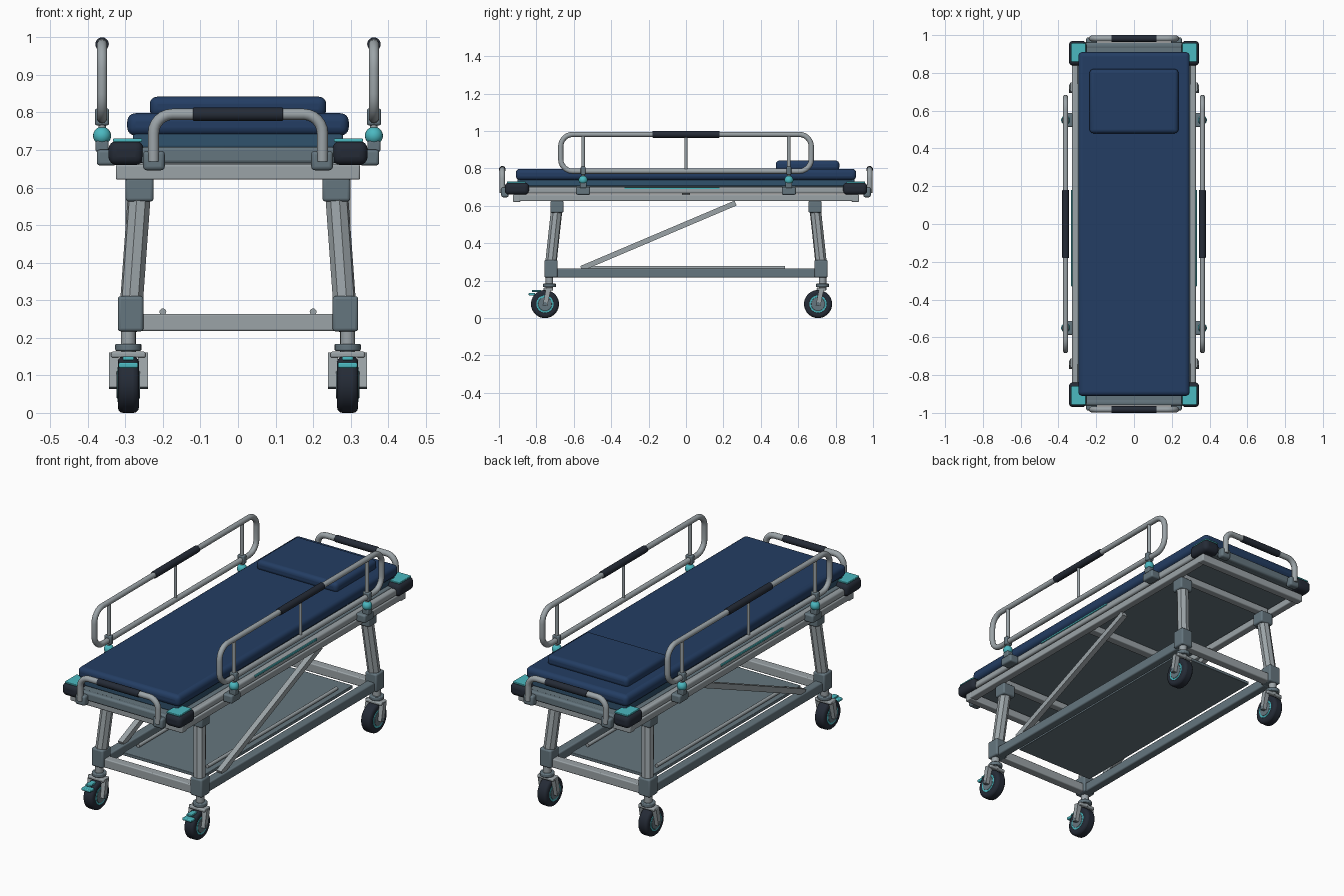
import bpy
import bmesh
import math
from mathutils import Vector, Matrix

if "Cube" in bpy.data.objects:
    bpy.data.objects.remove(bpy.data.objects["Cube"], do_unlink=True)


def material(name, *rgb):
    m = bpy.data.materials.new(name)
    m.use_nodes = True
    m.diffuse_color = (*rgb, 1)
    m.node_tree.nodes["Principled BSDF"].inputs["Base Color"].default_value = (*rgb, 1)
    return m


NAVY = material("navy vinyl", 0.017, 0.047, 0.125)
BLUE = material("blue base fabric", 0.03, 0.085, 0.15)
LIGHT = material("light metal", 0.33, 0.37, 0.39)
STEEL = material("slate metal", 0.13, 0.18, 0.21)
DARK = material("dark rubber", 0.018, 0.024, 0.037)
TEAL = material("teal accent", 0.07, 0.48, 0.53)


def finish(name, bm, mat, bevel=0, segments=3):
    """Turn a bmesh into a named, bevelled object, smooth except at sharp edges."""
    me = bpy.data.meshes.new(name)
    bm.to_mesh(me)
    bm.free()
    me.materials.append(mat)
    ob = bpy.data.objects.new(name, me)
    bpy.context.collection.objects.link(ob)
    bpy.ops.object.select_all(action='DESELECT')
    ob.select_set(True)
    bpy.context.view_layer.objects.active = ob
    bpy.ops.object.shade_smooth_by_angle(angle=math.radians(35))
    if bevel:
        mod = ob.modifiers.new("rounded edges", 'BEVEL')
        mod.width = bevel
        mod.segments = segments
        mod.limit_method = 'ANGLE'
        mod.angle_limit = math.radians(40)
    return ob


def box(name, centre, size, mat, bevel=0.005, segments=3):
    bm = bmesh.new()
    bmesh.ops.create_cube(bm, size=1, matrix=Matrix.Translation(centre) @ Matrix.Diagonal((*size, 1)))
    return finish(name, bm, mat, bevel, segments)


def rod(name, a, b, radius, mat, sides=16, bevel=0, spin=0, flat=1):
    """Straight bar between two points."""
    a, b = Vector(a), Vector(b)
    turn = (b - a).to_track_quat('Z', 'Y').to_matrix().to_4x4()
    place = Matrix.Translation((a + b) / 2) @ turn @ Matrix.Rotation(spin, 4, 'Z')
    bm = bmesh.new()
    bmesh.ops.create_cone(bm, cap_ends=True, segments=sides, radius1=radius, radius2=radius,
                          depth=(b - a).length, matrix=place @ Matrix.Diagonal((flat, 1, 1, 1)))
    return finish(name, bm, mat, bevel)


def ball(name, centre, radius, mat):
    bm = bmesh.new()
    bmesh.ops.create_uvsphere(bm, u_segments=20, v_segments=12, radius=radius,
                              matrix=Matrix.Translation(centre))
    return finish(name, bm, mat)


def fillet(points, radius, closed, steps=6):
    """Replace the corners of a path with round bends."""
    pts = [Vector(p) for p in points]
    out = []
    for i, p in enumerate(pts):
        if not closed and i in (0, len(pts) - 1):
            out.append(p)
            continue
        u = (pts[i - 1] - p).normalized()
        v = (pts[(i + 1) % len(pts)] - p).normalized()
        c = p + (u + v) * radius
        for k in range(steps + 1):
            t = k / steps * math.pi / 2
            out.append(c - v * radius * math.cos(t) - u * radius * math.sin(t))
    return out


def pipe(name, points, bend, radius, mat, closed=False):
    """Round tube swept along a filleted path."""
    path = fillet(points, bend, closed)
    normal = (path[1] - path[0]).cross(path[-2] - path[0])
    if normal.length < 1e-6:
        normal = Vector((0, 1, 0))
    normal.normalize()
    n, sides = len(path), 14
    bm = bmesh.new()
    rings = []
    for i, p in enumerate(path):
        nxt = path[(i + 1) % n] if closed or i < n - 1 else p
        prv = path[i - 1] if closed or i > 0 else p
        side = (nxt - prv).normalized().cross(normal)
        angles = [2 * math.pi * k / sides for k in range(sides)]
        rings.append([bm.verts.new(p + radius * (side * math.cos(t) + normal * math.sin(t)))
                      for t in angles])
    for i in range(n if closed else n - 1):
        a, b = rings[i], rings[(i + 1) % n]
        for k in range(sides):
            j = (k + 1) % sides
            bm.faces.new((a[k], a[j], b[j], b[k]))
    if not closed:
        bm.faces.new(rings[0])
        bm.faces.new(rings[-1])
    bmesh.ops.recalc_face_normals(bm, faces=bm.faces)
    return finish(name, bm, mat)


# Mattress, pillow and deck
box("mattress", (0, 0, 0.768), (0.59, 1.82, 0.06), NAVY, 0.022, 4)
box("mattress_base", (0, 0, 0.727), (0.56, 1.8, 0.046), BLUE, 0.008)
box("pillow", (0, 0.65, 0.815), (0.47, 0.34, 0.054), NAVY, 0.02, 4)
box("deck", (0, 0, 0.686), (0.6, 1.88, 0.042), STEEL)
box("middle_cross_bar", (0, 0, 0.648), (0.56, 0.045, 0.035), LIGHT)

# Ends: cross bars and push handle
for end, sy in (("front", -1), ("rear", 1)):
    box(end + "_end_bar", (0, sy * 0.905, 0.641), (0.65, 0.04, 0.04), LIGHT)
    box(end + "_leg_cross_bar", (0, sy * 0.69, 0.642), (0.56, 0.04, 0.035), LIGHT)
    box(end + "_end_rail", (0, sy * 0.945, 0.686), (0.52, 0.03, 0.045), STEEL, 0.01)
    y = sy * 0.982
    pipe(end + "_push_handle", [(-0.225, y, 0.67), (-0.225, y, 0.795), (0.225, y, 0.795),
                                (0.225, y, 0.67)], 0.05, 0.015, LIGHT)
    rod(end + "_handle_grip", (-0.12, y, 0.795), (0.12, y, 0.795), 0.018, DARK, 20, 0.003)
    box(end + "_lower_cross_bar", (0, sy * 0.72, 0.241), (0.52, 0.045, 0.046), LIGHT)

# Undershelf
box("lower_shelf", (0, 0, 0.25), (0.46, 1.24, 0.016), STEEL, 0.003)

for side, sx in (("right", -1), ("left", 1)):
    # Long frame members
    box(side + "_frame_rail", (sx * 0.304, 0, 0.643), (0.04, 1.84, 0.036), LIGHT)
    box(side + "_upper_rail", (sx * 0.308, 0, 0.684), (0.04, 1.88, 0.036), LIGHT, 0.01)
    box(side + "_accent_strip", (sx * 0.329, -0.075, 0.694), (0.008, 0.51, 0.01), TEAL, 0.002)
    box(side + "_lower_rail", (sx * 0.285, 0, 0.241), (0.045, 1.4, 0.05), STEEL, 0.007)
    rod(side + "_shelf_rail", (sx * 0.2, -0.54, 0.269), (sx * 0.2, 0.53, 0.269), 0.009, LIGHT)
    rod(side + "_diagonal_brace", (sx * 0.285, -0.56, 0.265), (sx * 0.285, 0.265, 0.615), 0.02,
        LIGHT, 4, spin=math.pi / 4)

    # Guard rail loop with posts and grip
    x = sx * 0.362
    pipe(side + "_guard_loop", [(x, -0.67, 0.785), (x, -0.67, 0.982), (x, 0.67, 0.982),
                                (x, 0.67, 0.785)], 0.065, 0.014, LIGHT, True)
    rod(side + "_guard_grip", (x, -0.18, 0.982), (x, 0.18, 0.982), 0.018, DARK, 20, 0.003)
    rod(side + "_guard_middle_post", (x, 0, 0.785), (x, 0, 0.982), 0.008, LIGHT)

    for end, sy in (("front", -1), ("rear", 1)):
        tag = f"{end}_{side}_"
        # Guard supports
        y = sy * 0.55
        rod(tag + "guard_post", (x, y, 0.69), (x, y, 0.982), 0.01, LIGHT)
        box(tag + "guard_bracket", (sx * 0.349, y, 0.68), (0.054, 0.075, 0.042), STEEL, 0.008)
        box(tag + "guard_socket", (x, y, 0.71), (0.034, 0.036, 0.03), STEEL, 0.005)
        ball(tag + "guard_knob", (x, y, 0.738), 0.024, TEAL)
        box(tag + "guard_clamp", (x, y, 0.788), (0.038, 0.026, 0.045), STEEL, 0.006)

        # Corner bumper and handle bracket
        box(tag + "bumper", (sx * 0.298, sy * 0.904, 0.692), (0.094, 0.13, 0.064), DARK, 0.022, 4)
        box(tag + "bumper_cap", (sx * 0.294, sy * 0.908, 0.726), (0.078, 0.1, 0.009), TEAL, 0.003)
        box(tag + "handle_bracket", (sx * 0.224, sy * 0.968, 0.672), (0.058, 0.04, 0.052), STEEL, 0.01)

        # Leg with sockets
        rod(tag + "leg", (sx * 0.26, sy * 0.687, 0.62), (sx * 0.286, sy * 0.726, 0.26), 0.031,
            LIGHT, 8, spin=math.pi / 8)
        box(tag + "leg_top_socket", (sx * 0.262, sy * 0.69, 0.595), (0.074, 0.07, 0.064), STEEL, 0.008)
        box(tag + "leg_foot_socket", (sx * 0.286, sy * 0.722, 0.264), (0.068, 0.07, 0.094), STEEL, 0.008)

        # Caster: stem, fork and wheel trailing toward the front
        cx, cy = sx * 0.292, sy * 0.73
        wy, wz = cy - 0.024, 0.075
        rod(tag + "caster_stem", (cx, cy, 0.15), (cx, cy, 0.22), 0.02, LIGHT)
        rod(tag + "caster_collar", (cx, cy, 0.165), (cx, cy, 0.184), 0.035, STEEL, 20, 0.004)
        box(tag + "fork_crown", (cx, cy - 0.006, 0.155), (0.092, 0.05, 0.016), LIGHT)
        for k in (-1, 1):
            fx = cx + k * 0.039
            rod(tag + "fork_arm", (fx, cy - 0.005, 0.158), (fx, wy, 0.066), 0.018, LIGHT, 4,
                spin=math.pi / 4, flat=1).scale = (1, 1, 1)
            rod(tag + "hub_ring", (cx + k * 0.02, wy, wz), (cx + k * 0.029, wy, wz), 0.047, TEAL, 28, 0.002)
            rod(tag + "hub_cap", (cx + k * 0.02, wy, wz), (cx + k * 0.031, wy, wz), 0.037, STEEL, 24, 0.002)
        rod(tag + "wheel", (cx - 0.028, wy, wz), (cx + 0.028, wy, wz), 0.075, DARK, 36, 0.014)
        rod(tag + "axle", (cx - 0.052, wy, wz), (cx + 0.052, wy, wz), 0.011, STEEL, 12)
        if sy < 0:
            box(tag + "brake_arm", (cx, wy - 0.045, 0.145), (0.03, 0.05, 0.01), TEAL, 0.003)
            box(tag + "brake_pedal", (cx, wy - 0.07, 0.127), (0.052, 0.034, 0.014), TEAL, 0.004)
